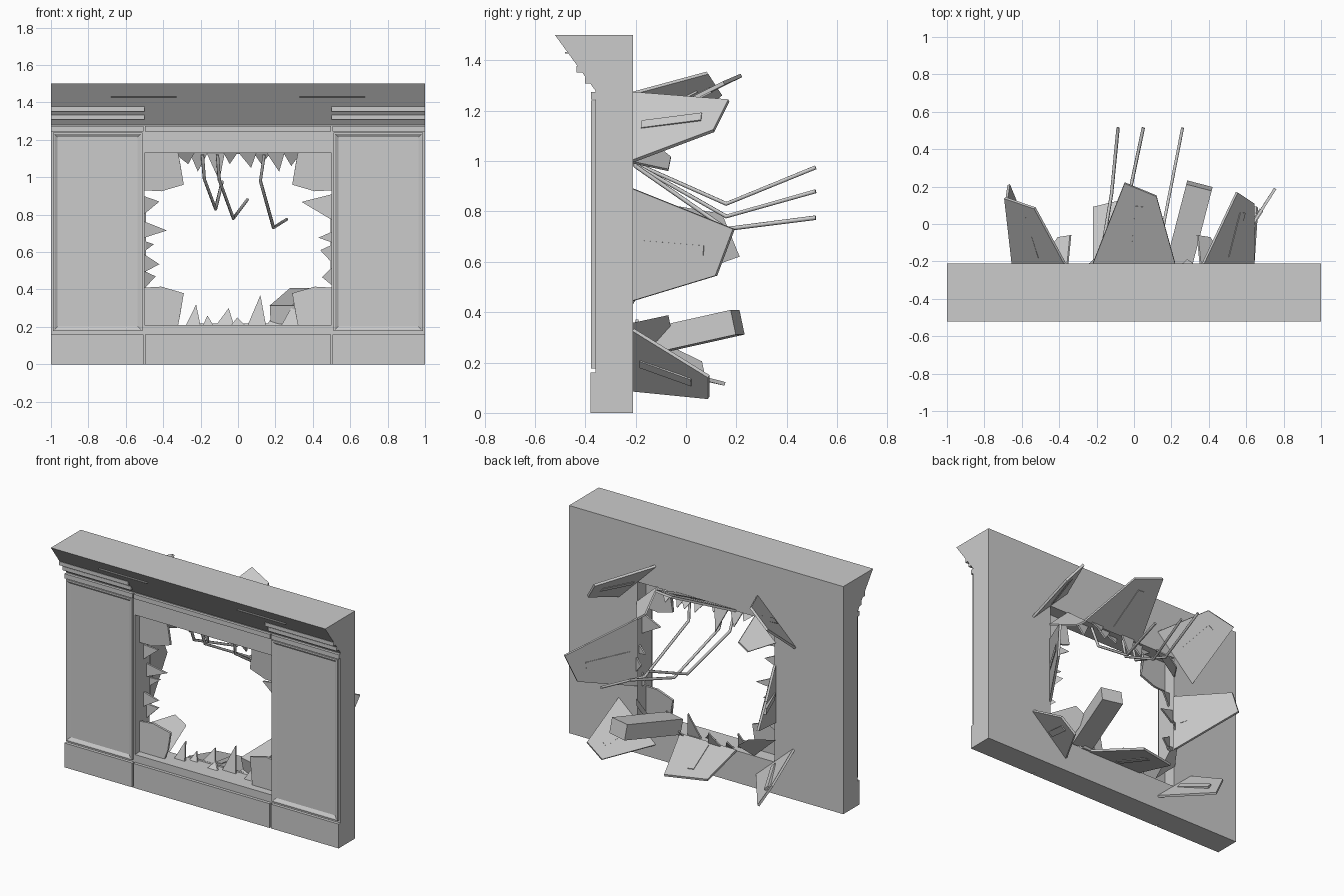
import bpy, bmesh
from mathutils import Vector, Matrix

if "Cube" in bpy.data.objects:
    bpy.data.objects.remove(bpy.data.objects["Cube"])


def finish(name, bm):
    bmesh.ops.recalc_face_normals(bm, faces=bm.faces)
    me = bpy.data.meshes.new(name)
    bm.to_mesh(me)
    bm.free()
    ob = bpy.data.objects.new(name, me)
    bpy.context.collection.objects.link(ob)
    return ob


def add_slab(bm, pts, offset):
    # polygon extruded by an offset vector
    f = bm.faces.new([bm.verts.new(p) for p in pts])
    new = bmesh.ops.extrude_face_region(bm, geom=[f])['geom']
    bmesh.ops.translate(bm, vec=Vector(offset),
                        verts=[v for v in new if isinstance(v, bmesh.types.BMVert)])


def box(name, x, y, z):
    bm = bmesh.new()
    add_slab(bm, [(x[0], y[0], z[0]), (x[1], y[0], z[0]), (x[1], y[0], z[1]), (x[0], y[0], z[1])],
             (0, y[1] - y[0], 0))
    return finish(name, bm)


def bar(name, start, end, width, height, up):
    # rectangular bar between two points
    a, b = Vector(start), Vector(end)
    d = (b - a).normalized()
    s = d.cross(Vector(up)).normalized() * width / 2
    u = s.cross(d).normalized() * height / 2
    bm = bmesh.new()
    add_slab(bm, [a - s - u, a + s - u, a + s + u, a - s + u], b - a)
    return finish(name, bm)


def petal(name, pts, thick=0.015):
    # bent-back wall plate with a raised rib; pts are base, tip, tip, base
    p = [Vector(q) for q in pts]
    n = (p[2] - p[0]).cross(p[3] - p[1]).normalized()
    bm = bmesh.new()
    add_slab(bm, [q - n * thick / 2 for q in p], n * thick)
    finish(name, bm)
    base, tip = (p[0] + p[3]) / 2, (p[1] + p[2]) / 2
    bar(name + "_rib", base.lerp(tip, 0.1), base.lerp(tip, 0.78), 0.04, thick + 0.008, n)


# wall with cornice profile, cut by the opening
bm = bmesh.new()
add_slab(bm, [(-1, -0.36, 0), (-1, -0.21, 0), (-1, -0.21, 1.5), (-1, -0.52, 1.5), (-1, -0.36, 1.28)],
         (2, 0, 0))
wall = finish("wall", bm)
cutter = box("opening_cutter", (-0.5, 0.5), (-0.6, 0), (0.21, 1.13))
cutter.hide_render = True
mod = wall.modifiers.new("opening", 'BOOLEAN')
mod.object, mod.operation, mod.solver = cutter, 'DIFFERENCE', 'EXACT'
bpy.context.view_layer.objects.active = wall
bpy.ops.object.modifier_apply(modifier=mod.name)
bpy.data.objects.remove(cutter)

# baseboard, top band and trims
for i, x in enumerate([(-1, -0.505), (-0.497, 0.497), (0.505, 1)]):
    box(f"baseboard_{i}", x, (-0.38, -0.355), (0, 0.16))
    box(f"top_band_{i}", x, (-0.378, -0.355), (1.245, 1.275))

for side, s in (("left", -1), ("right", 1)):
    # side panel with a shallow bevelled recess
    x0, x1 = sorted((s * 0.99, s * 0.51))
    bm = bmesh.new()
    add_slab(bm, [(x0, -0.378, 0.177), (x1, -0.378, 0.177), (x1, -0.378, 1.24), (x0, -0.378, 1.24)],
             (0, 0.023, 0))
    bmesh.ops.recalc_face_normals(bm, faces=bm.faces)
    front = [f for f in bm.faces if f.normal.y < -0.9]
    bmesh.ops.inset_region(bm, faces=front, thickness=0.012)
    bmesh.ops.inset_region(bm, faces=front, thickness=0.025, depth=-0.012)
    finish(side + "_panel", bm)
    # raised strips on the cornice slope
    for j, (z, a, b, h) in enumerate([(1.32, 0.5, 1, 0.025), (1.365, 0.5, 1, 0.025), (1.43, 0.33, 0.68, 0.006)]):
        y = -0.36 - (z - 1.28) * 0.727
        box(f"{side}_cornice_strip_{j}", sorted((s * a, s * b)), (y - 0.012, y + 0.012),
            (z - h / 2, z + h / 2))

# large petals of wall bent outwards at the back
B = -0.21
petal("top_petal", [(-0.22, B, 1.13), (-0.05, 0.22, 1.34), (0.12, 0.15, 1.31), (0.22, B, 1.13)])
petal("bottom_petal", [(0.19, B, 0.21), (0.05, 0.155, 0.115), (-0.22, 0.09, 0.13), (-0.22, B, 0.21)])
petal("right_petal", [(0.5, B, 0.89), (0.755, 0.19, 0.73), (0.71, 0.12, 0.545), (0.5, B, 0.445)])
petal("left_petal", [(-0.5, B, 0.85), (-0.68, 0.14, 0.79), (-0.67, 0.21, 0.62), (-0.5, B, 0.47)])
petal("upper_right_petal", [(0.37, B, 1.27), (0.55, 0.17, 1.24), (0.64, 0.11, 1.12), (0.64, B, 1.0)])
petal("upper_left_petal", [(-0.37, B, 1.27), (-0.53, 0.085, 1.35), (-0.69, 0.14, 1.265), (-0.65, B, 1.0)])
petal("lower_right_petal", [(0.64, B, 0.33), (0.66, 0.09, 0.145), (0.55, 0.09, 0.06), (0.37, B, 0.09)])
petal("lower_left_petal", [(-0.64, B, 0.33), (-0.67, 0.06, 0.2), (-0.59, 0.09, 0.06), (-0.37, B, 0.09)])

# corner chunks left inside the opening, with a splinter bent back from each
for name, sx, top in (("upper_left", -1, True), ("upper_right", 1, True),
                      ("lower_left", -1, False), ("lower_right", 1, False)):
    z = (lambda d: 1.13 - d) if top else (lambda d: 0.21 + d)
    bm = bmesh.new()
    add_slab(bm, [(sx * 0.5, -0.31, z(0)), (sx * 0.5, -0.31, z(0.2)), (sx * 0.41, -0.3, z(0.205)),
                  (sx * 0.29, -0.29, z(0.17)), (sx * 0.31, -0.29, z(0.05)), (sx * 0.32, -0.31, z(0))],
             (0, 0.015, 0))
    finish(name + "_chunk", bm)
    bm = bmesh.new()
    add_slab(bm, [(sx * 0.5, B, z(0.14)), (sx * 0.35, B, z(0)), (sx * 0.335, -0.06, z(0.12)),
                  (sx * 0.4, -0.07, z(0.17))], (sx * 0.008, 0, 0.008))
    finish(name + "_splinter", bm)

# jagged teeth round the opening: position along edge, half width, length
teeth = {
    "left": [(0.85, 0.05, 0.08), (0.72, 0.045, 0.12), (0.63, 0.03, 0.05), (0.54, 0.05, 0.08), (0.45, 0.05, 0.06)],
    "right": [(0.84, 0.07, 0.16), (0.68, 0.03, 0.07), (0.59, 0.05, 0.06), (0.47, 0.05, 0.05)],
    "top": [(-0.29, 0.06, 0.06), (-0.21, 0.05, 0.1), (-0.12, 0.05, 0.15), (-0.04, 0.04, 0.06), (0.05, 0.05, 0.08),
            (0.13, 0.05, 0.06), (0.2, 0.05, 0.1), (0.29, 0.05, 0.07)],
    "bottom": [(-0.24, 0.04, 0.11), (-0.16, 0.03, 0.05), (-0.07, 0.05, 0.09), (0.0, 0.04, 0.04), (0.1, 0.05, 0.16),
               (0.2, 0.05, 0.06), (0.28, 0.05, 0.12)],
}
for edge, rows in teeth.items():
    bm = bmesh.new()
    for i, (c, w, ln) in enumerate(rows):
        tri = []
        y0 = -0.27 + 0.03 * (i % 3)
        for t, d, y in ((c - w, -0.005, y0), (c + w, -0.005, y0), (c + w * (0.4 - 0.5 * (i % 2)), ln, y0 + 0.04)):
            tri.append({"left": (-0.5 + d, y, t), "right": (0.5 - d, y, t),
                        "top": (t, y, 1.13 - d), "bottom": (t, y, 0.21 + d)}[edge])
        add_slab(bm, tri, (0, 0.012, 0))
    finish(edge + "_teeth", bm)

# fallen beam poking out at the back
bar("beam", (0.24, -0.22, 0.265), (0.35, 0.205, 0.36), 0.14, 0.1, (0, 0, 1))

# bent reinforcement rods
rods = [[(-0.19, -0.24, 1.12), (-0.18, -0.2, 0.99), (-0.12, 0.16, 0.83), (-0.085, 0.515, 0.975)],
        [(-0.11, -0.24, 1.12), (-0.1, -0.2, 0.985), (-0.025, 0.16, 0.78), (0.05, 0.515, 0.88)],
        [(0.14, -0.24, 1.12), (0.12, -0.2, 0.98), (0.19, 0.16, 0.73), (0.26, 0.515, 0.775)]]
for i, path in enumerate(rods):
    cu = bpy.data.curves.new(f"rod_{i}", 'CURVE')
    cu.dimensions = '3D'
    cu.bevel_depth, cu.bevel_resolution, cu.use_fill_caps = 0.009, 1, True
    sp = cu.splines.new('POLY')
    sp.points.add(len(path) - 1)
    for pt, co in zip(sp.points, path):
        pt.co = (*co, 1)
    bpy.context.collection.objects.link(bpy.data.objects.new(f"rod_{i}", cu))
